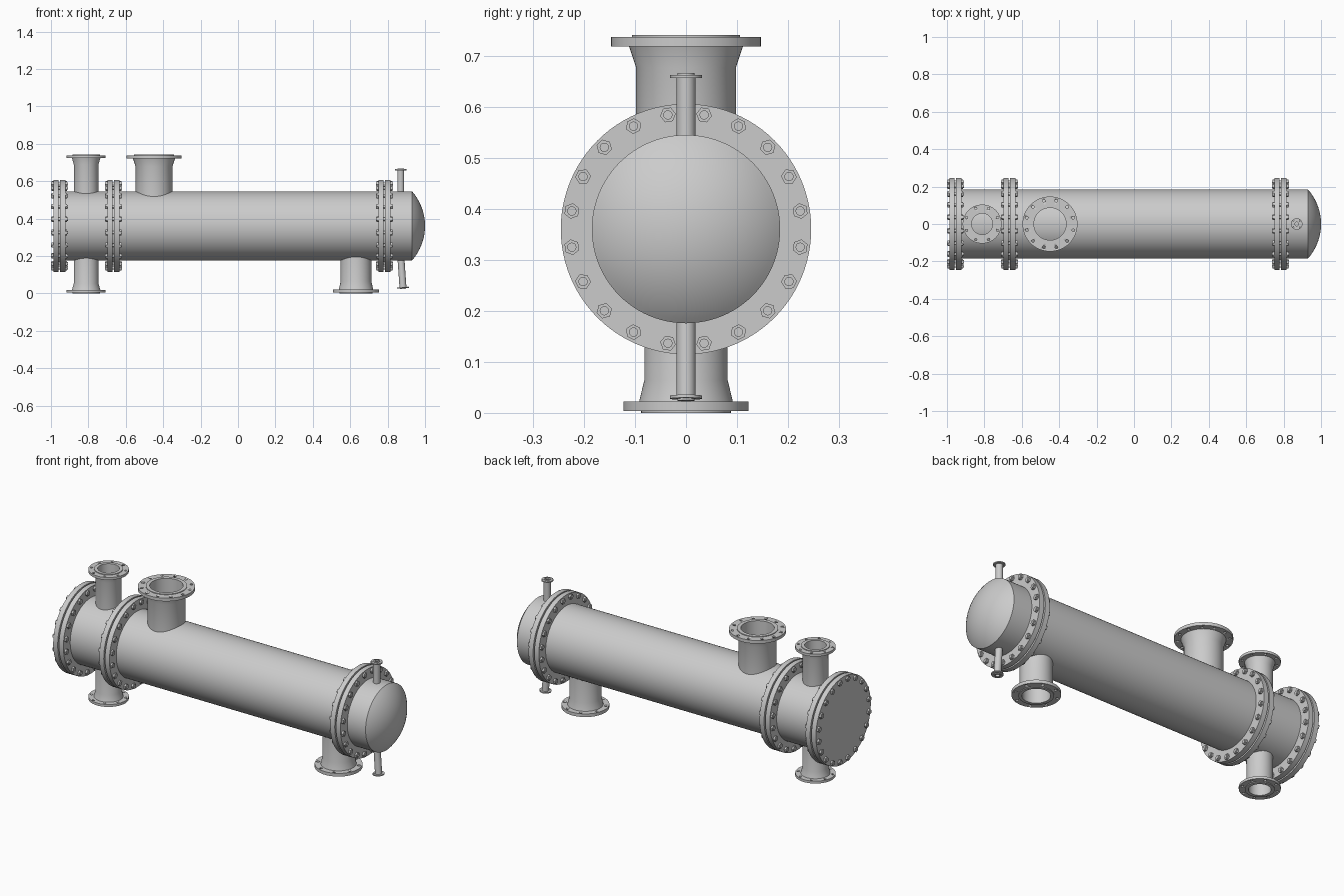
import bpy, bmesh, math
from mathutils import Vector, Matrix

if "Cube" in bpy.data.objects:
    bpy.data.objects.remove(bpy.data.objects["Cube"])

ZC = 0.361      # height of the vessel axis
R = 0.185       # shell radius
X_AXIS = Vector((1, 0, 0))


def finish(bm, name, matrix=None):
    bmesh.ops.remove_doubles(bm, verts=bm.verts, dist=1e-5)
    bmesh.ops.recalc_face_normals(bm, faces=bm.faces)
    if matrix:
        bm.transform(matrix)
    me = bpy.data.meshes.new(name)
    bm.to_mesh(me)
    bm.free()
    ob = bpy.data.objects.new(name, me)
    bpy.context.collection.objects.link(ob)
    bpy.ops.object.select_all(action='DESELECT')
    bpy.context.view_layer.objects.active = ob
    ob.select_set(True)
    bpy.ops.object.shade_smooth_by_angle(angle=math.radians(28))
    return ob


def place(origin, direction):
    """Matrix taking local z to a direction at an origin."""
    rot = Vector(direction).to_track_quat('Z', 'Y').to_matrix().to_4x4()
    return Matrix.Translation(origin) @ rot


def lathe(name, profile, matrix, closed=False, n=96):
    """Revolve (radius, height) points about local z."""
    bm = bmesh.new()
    rings = [[bm.verts.new((r * math.cos(2 * math.pi * i / n),
                            r * math.sin(2 * math.pi * i / n), h)) for i in range(n)]
             for r, h in profile]
    pairs = list(zip(rings, rings[1:]))
    if closed:
        pairs.append((rings[-1], rings[0]))
    for a, b in pairs:
        for i in range(n):
            j = (i + 1) % n
            bm.faces.new((a[i], a[j], b[j], b[i]))
    return finish(bm, name, matrix)


def rod(bm, r, h0, h1, x, y, sides, spin=0.0):
    m = Matrix.Translation((x, y, (h0 + h1) / 2)) @ Matrix.Rotation(spin, 4, 'Z')
    bmesh.ops.create_cone(bm, cap_ends=True, segments=sides, radius1=r, radius2=r,
                          depth=h1 - h0, matrix=m)


def circle_points(radius, count):
    for k in range(count):
        a = 2 * math.pi * (k + 0.5) / count
        yield radius * math.cos(a), radius * math.sin(a), a


def nozzle(name, x, direction, length, pipe, bore, hub, hub_h, flange, thick,
           face, holes, hole_r):
    """Flanged pipe branch with a tapered hub, raised face and bolt holes."""
    m = place((x, 0, ZC), direction)
    f1 = length - 0.004
    f0 = f1 - thick
    profile = [(bore, 0.14), (pipe, 0.14), (pipe, f0 - hub_h), (hub, f0),
               (flange, f0), (flange, f1), (face, f1), (face, length), (bore, length)]
    ob = lathe(name, profile, m, closed=True, n=64)
    bm = bmesh.new()
    for px, py, a in circle_points((hub + flange) / 2, holes):
        rod(bm, hole_r, f0 - 0.01, length + 0.01, px, py, 16)
    cutter = finish(bm, name + "_hole_cutter", m)
    cutter.hide_render = True
    mod = ob.modifiers.new("holes", 'BOOLEAN')
    mod.operation = 'DIFFERENCE'
    mod.solver = 'EXACT'
    mod.object = cutter
    bpy.context.view_layer.objects.active = ob
    bpy.ops.object.modifier_apply(modifier=mod.name)
    bpy.data.objects.remove(cutter)
    return ob


def flange_joint(name, x):
    """Pair of body flanges with gasket and 20 studs with nuts."""
    m = place((x, 0, ZC), X_AXIS)
    for side, s in (("left", -1), ("right", 1)):
        a, b = s * 0.004, s * 0.032
        lathe(f"{name}_flange_{side}", [(0, a), (0.246, a), (0.246, b), (0, b)], m)
    lathe(name + "_gasket", [(0.212, -0.004), (0.212, 0.004)], m)
    bm = bmesh.new()
    for px, py, a in circle_points(0.227, 20):
        rod(bm, 0.009, -0.045, 0.045, px, py, 16)
        for s in (-1, 1):
            h0, h1 = sorted((s * 0.031, s * 0.042))
            rod(bm, 0.0155, h0, h1, px, py, 6, a)
    finish(bm, name + "_bolts", m)


# Main shell and inlet channel
along = place((0, 0, ZC), X_AXIS)
lathe("shell", [(R, -0.666), (R, 0.783)], along)
lathe("channel", [(R, -0.955), (R, -0.666)], along)

# Bonnet with dished end
cap_h = 0.07
sphere_r = (R * R + cap_h * cap_h) / (2 * cap_h)
a_max = math.asin(R / sphere_r)
dome = [(sphere_r * math.sin(a_max * (1 - i / 16)),
         1.0 - sphere_r + sphere_r * math.cos(a_max * (1 - i / 16))) for i in range(17)]
lathe("bonnet", [(R, 0.783)] + dome, along)

# Bolted body joints
for joint, x in (("cover_joint", -0.955), ("channel_joint", -0.666), ("bonnet_joint", 0.783)):
    flange_joint(joint, x)

# Process nozzles
UP, DOWN = (0, 0, 1), (0, 0, -1)
small = dict(pipe=0.066, bore=0.056, hub=0.076, hub_h=0.035, flange=0.104, thick=0.014,
             face=0.074, holes=8, hole_r=0.006)
nozzle("channel_nozzle_top", -0.812, UP, 0.381, **small)
nozzle("channel_nozzle_bottom", -0.812, DOWN, 0.361, **small)
nozzle("shell_nozzle_top", -0.449, UP, 0.381, 0.098, 0.086, 0.112, 0.042, 0.147, 0.018,
       0.106, 12, 0.007)
nozzle("shell_nozzle_bottom", 0.631, DOWN, 0.361, 0.082, 0.071, 0.092, 0.042, 0.123, 0.018,
       0.088, 8, 0.007)

# Vent and slightly tilted drain on the bonnet
tube = dict(pipe=0.0185, bore=0.010, hub=0.0186, hub_h=0.002, flange=0.031, thick=0.006,
            face=0.017, holes=4, hole_r=0.003)
nozzle("vent_pipe", 0.87, UP, 0.307, **tube)
nozzle("drain_pipe", 0.859, (0.07, 0, -1), 0.338, **tube)
